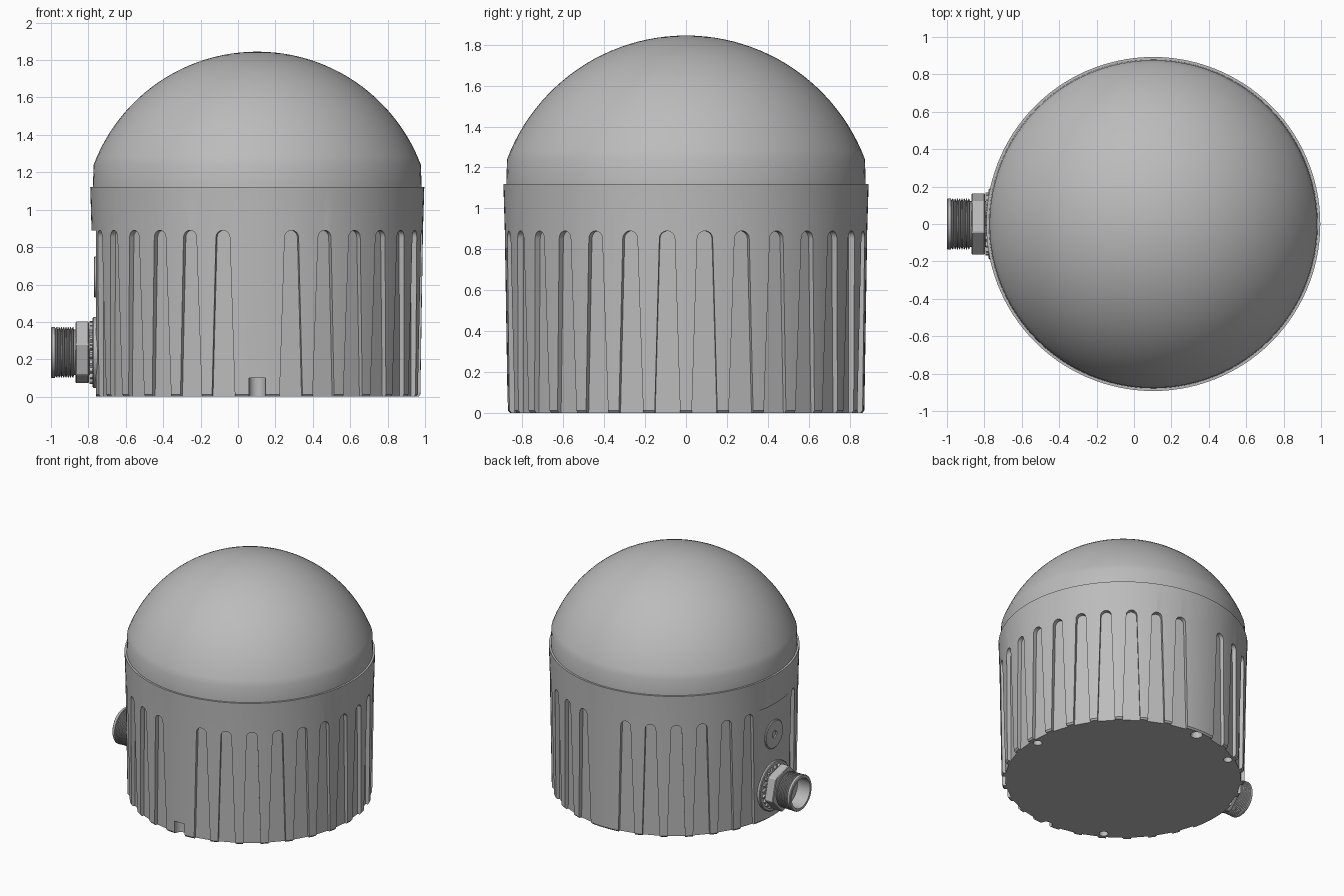
import bpy, bmesh, math
from mathutils import Matrix, Vector

if "Cube" in bpy.data.objects:
    bpy.data.objects.remove(bpy.data.objects["Cube"], do_unlink=True)

CX = 0.103                 # housing axis
FLAT = -0.76               # flat connector face
PORT_Z = 0.237             # connector axis height

grey = bpy.data.materials.new("neutral grey")
grey.use_nodes = True
COLOUR = (0.5, 0.5, 0.5, 1)
grey.diffuse_color = COLOUR
grey.node_tree.nodes["Principled BSDF"].inputs["Base Color"].default_value = COLOUR


def make(name, bm, matrix=Matrix()):
    bmesh.ops.transform(bm, matrix=matrix, verts=bm.verts)
    bmesh.ops.recalc_face_normals(bm, faces=bm.faces)
    mesh = bpy.data.meshes.new(name)
    bm.to_mesh(mesh)
    bm.free()
    mesh.materials.append(grey)
    ob = bpy.data.objects.new(name, mesh)
    bpy.context.collection.objects.link(ob)
    return ob


def lathe(name, profile, matrix, steps):
    """Revolve (radius, height) points about z."""
    bm = bmesh.new()
    vs = [bm.verts.new((r, 0, h)) for r, h in profile]
    es = [bm.edges.new(p) for p in zip(vs, vs[1:])]
    bmesh.ops.spin(bm, geom=vs + es, cent=(0, 0, 0), axis=(0, 0, 1),
                   angle=math.tau, steps=steps, use_merge=True)
    bmesh.ops.remove_doubles(bm, verts=bm.verts, dist=1e-5)
    return make(name, bm, matrix)


def prism(bm, outline, vector):
    """Extrude a closed outline along a vector."""
    face = bm.faces.new([bm.verts.new(p) for p in outline])
    ext = bmesh.ops.extrude_face_region(bm, geom=[face])
    moved = [g for g in ext["geom"] if isinstance(g, bmesh.types.BMVert)]
    bmesh.ops.translate(bm, vec=vector, verts=moved)


def activate(ob):
    bpy.ops.object.select_all(action='DESELECT')
    ob.select_set(True)
    bpy.context.view_layer.objects.active = ob


def smooth(ob, degrees=30):
    activate(ob)
    bpy.ops.object.shade_smooth_by_angle(angle=math.radians(degrees))


def cut(ob, cutter):
    cutter.hide_render = True
    activate(ob)
    mod = ob.modifiers.new("cut", 'BOOLEAN')
    mod.operation = 'DIFFERENCE'
    mod.solver = 'EXACT'
    mod.object = cutter
    bpy.ops.object.modifier_apply(modifier=mod.name)
    bpy.data.objects.remove(cutter, do_unlink=True)


axis = Matrix.Translation((CX, 0, 0))

# Housing: slightly tapered drum
housing = lathe("housing", [(0, 0), (0.862, 0), (0.872, 0.012), (0.886, 0.89),
                            (0.893, 1.12), (0, 1.12)], axis, 120)

# Flat face for the connector
bm = bmesh.new()
bmesh.ops.create_cube(bm, size=1, matrix=Matrix.Translation((FLAT - 0.25, 0, 0.39))
                      @ Matrix.Diagonal((0.5, 1, 1, 1)))
cut(housing, make("flat_cutter", bm))

# Flutes: round-topped, widening downwards, skipped at front, back and connector
bm = bmesh.new()
TOP_R, BASE_W = 0.038, 0.064
for k in range(30):
    if k in (0, 15, 22, 23):
        continue
    outline = [(-BASE_W, -0.05), (BASE_W, -0.05)]
    for i in range(9):
        a = math.pi * i / 8
        outline.append((TOP_R * math.cos(a), 0.852 + TOP_R * math.sin(a)))
    # floor leans in with the draft of the drum
    turn = axis @ Matrix.Rotation(math.radians(12 * k), 4, 'Z')
    pts = [turn @ Vector((x, -0.843 - 0.012 * z, z)) for x, z in outline]
    prism(bm, pts, turn.to_3x3() @ Vector((0, -0.2, 0)))
cut(housing, make("flute_cutter", bm))

# Blind bores in the base; the front one breaks through the wall as a notch
bm = bmesh.new()
for deg, dist, rad in ((0, 0.8, 0.032), (120, 0.8, 0.032), (240, 0.8, 0.032),
                       (90, 0.82, 0.043), (270, 0.86, 0.045)):
    a = math.radians(deg)
    place = axis @ Matrix.Translation((dist * math.cos(a), dist * math.sin(a), 0))
    bmesh.ops.create_cone(bm, cap_ends=True, segments=24, radius1=rad, radius2=rad,
                          depth=0.2, matrix=place)
cut(housing, make("bore_cutter", bm))
smooth(housing, 25)

# Dome: short skirt, then a spherical cap
R, TOP, EDGE = 0.935, 1.845, 0.875
start = math.acos(EDGE / R)
profile = [(0, 1.11), (0.879, 1.11)]
for i in range(25):
    a = start + (math.pi / 2 - start) * i / 24
    profile.append((R * math.cos(a) if i < 24 else 0, TOP - R + R * math.sin(a)))
smooth(lathe("dome", profile, axis, 96), 35)


def sideways(z):
    """Turn the lathe axis to point along -x at height z."""
    return Matrix.Translation((0, 0, z)) @ Matrix.Rotation(-math.pi / 2, 4, 'Y')


# Vent plug with a small centre dimple
smooth(lathe("vent_plug", [(0, 0.75), (0.11, 0.75), (0.11, 0.766), (0.104, 0.771),
                           (0.028, 0.771), (0.022, 0.764), (0, 0.764)],
             sideways(0.64), 40))

# Connector gasket
port = sideways(PORT_Z)
smooth(lathe("connector_flange", [(0, 0.75), (0.19, 0.75), (0.19, 0.772),
                                  (0.184, 0.777), (0, 0.777)], port, 48))

# Toothed washer
bm = bmesh.new()
TEETH = 22
ring = []
for i in range(TEETH * 4):
    a = math.tau * i / (TEETH * 4)
    r = 0.168 if i % 4 < 2 else 0.148
    ring.append((r * math.cos(a), r * math.sin(a), 0.77))
prism(bm, ring, (0, 0, 0.025))
make("toothed_washer", bm, port)

# Hex nut
bm = bmesh.new()
bmesh.ops.create_cone(bm, cap_ends=True, segments=6, radius1=0.171, radius2=0.171,
                      depth=0.072, matrix=Matrix.Translation((0, 0, 0.833))
                      @ Matrix.Rotation(math.radians(15), 4, 'Z'))
nut = make("hex_nut", bm, port)
bevel = nut.modifiers.new("bevel", 'BEVEL')
bevel.width = 0.005
bevel.segments = 1

# Threaded hollow barrel
profile = [(0, 0.76), (0.122, 0.76), (0.122, 0.875)]
TURNS = 8
for i in range(TURNS):
    h = 0.877 + 0.0122 * i
    profile += [(0.122, h), (0.135, h + 0.004), (0.135, h + 0.008)]
profile += [(0.124, 0.976), (0.137, 0.978), (0.137, 0.995), (0.132, 1.0),
            (0.114, 1.0), (0.114, 0.89), (0, 0.89)]
smooth(lathe("threaded_barrel", profile, port, 40))
